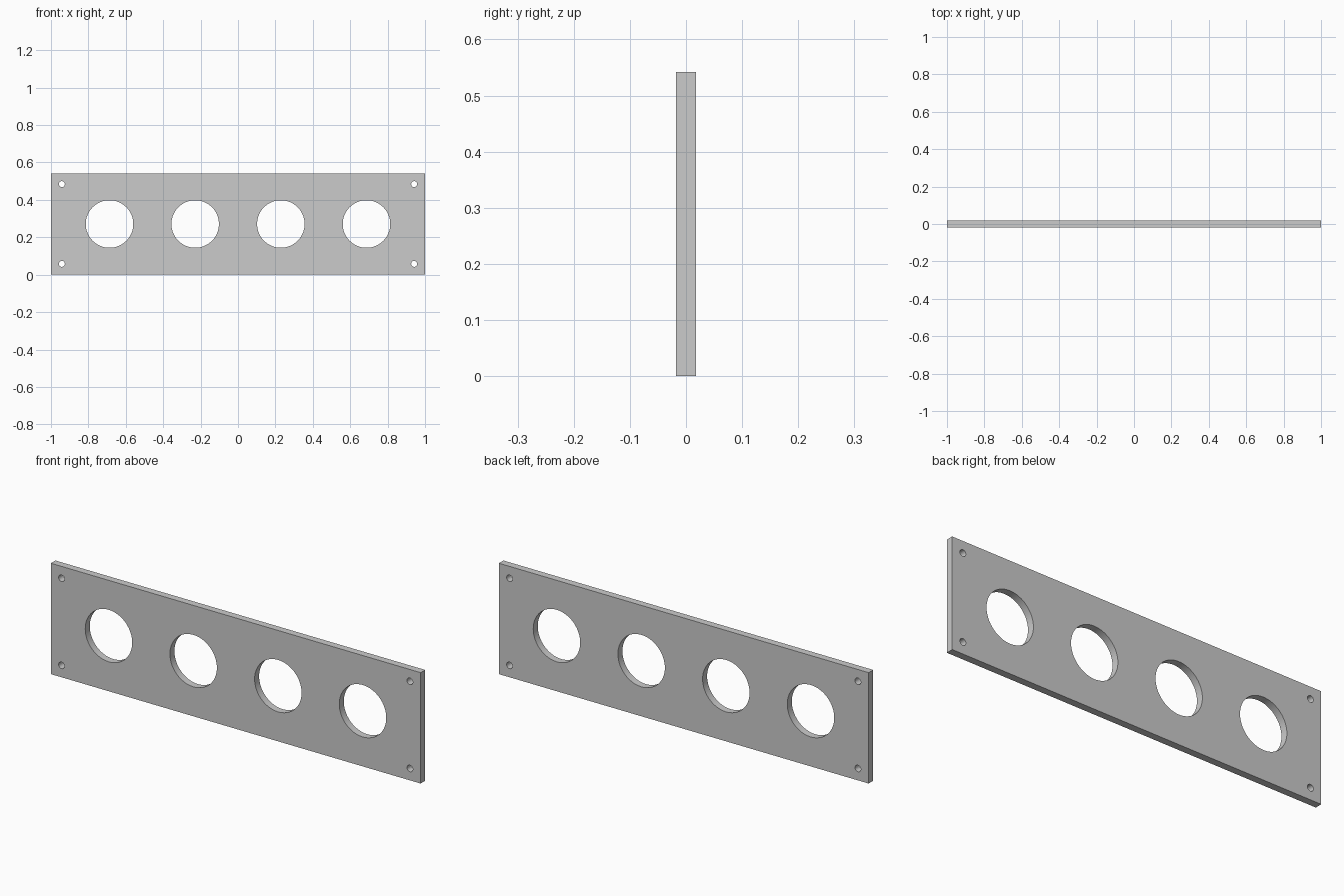
import bpy, bmesh
from math import cos, sin, pi, radians
from mathutils import Matrix

if "Cube" in bpy.data.objects:
    bpy.data.objects.remove(bpy.data.objects["Cube"])

WIDTH, HEIGHT, THICK = 2.0, 0.542, 0.035
MID_Z = HEIGHT / 2

# Flat outline with holes, filled and extruded to the plate thickness
curve = bpy.data.curves.new("panel_outline", "CURVE")
curve.dimensions = "2D"
curve.fill_mode = "BOTH"
curve.extrude = THICK / 2


def add_loop(points):
    spline = curve.splines.new("POLY")
    spline.points.add(len(points) - 1)
    for p, (x, z) in zip(spline.points, points):
        p.co = (x, z, 0, 1)
    spline.use_cyclic_u = True


def add_hole(cx, cz, r, n):
    add_loop([(cx + r * cos(2 * pi * i / n), cz + r * sin(2 * pi * i / n))
              for i in range(n)])


# Plate edge
w = WIDTH / 2
add_loop([(-w, 0), (w, 0), (w, HEIGHT), (-w, HEIGHT)])

# Four large round openings in a row
for i in range(4):
    add_hole((i - 1.5) * 0.458, MID_Z, 0.127, 64)

# Screw holes in the corners
for sx in (-1, 1):
    for sz in (-1, 1):
        add_hole(sx * 0.942, MID_Z + sz * 0.213, 0.016, 32)

# Turn the outline into a welded, upright mesh
helper = bpy.data.objects.new("outline_helper", curve)
bpy.context.collection.objects.link(helper)
bpy.context.view_layer.update()
evaluated = helper.evaluated_get(bpy.context.evaluated_depsgraph_get())
mesh = bpy.data.meshes.new_from_object(evaluated)
bpy.data.objects.remove(helper)

bm = bmesh.new()
bm.from_mesh(mesh)
bmesh.ops.remove_doubles(bm, verts=bm.verts, dist=1e-5)
bmesh.ops.transform(bm, matrix=Matrix.Rotation(pi / 2, 4, "X"), verts=bm.verts)
bmesh.ops.recalc_face_normals(bm, faces=bm.faces)
bm.to_mesh(mesh)
bm.free()

panel = bpy.data.objects.new("mounting_panel", mesh)
bpy.context.collection.objects.link(panel)
bpy.context.view_layer.objects.active = panel
panel.select_set(True)
bpy.ops.object.shade_smooth_by_angle(angle=radians(30))
